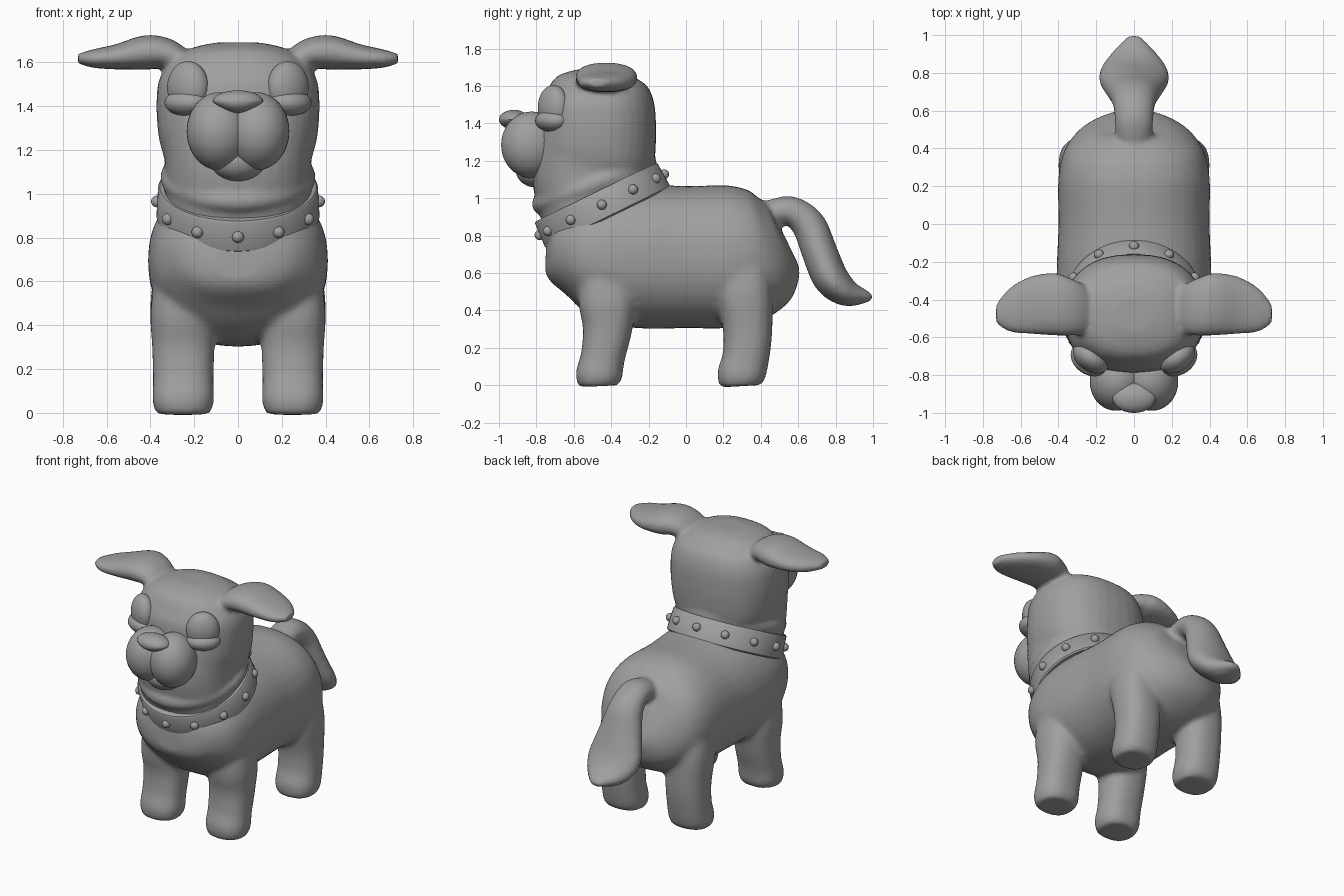
import bpy
import bmesh
from math import cos, sin, pi, radians, copysign
from mathutils import Vector, Matrix

cube = bpy.data.objects.get("Cube")
if cube:
    bpy.data.objects.remove(cube, do_unlink=True)

grey = bpy.data.materials.new("plain_grey")
grey.use_nodes = True
grey.diffuse_color = (0.35, 0.35, 0.35, 1)
for node in grey.node_tree.nodes:
    if node.type == 'BSDF_PRINCIPLED':
        node.inputs["Base Color"].default_value = (0.35, 0.35, 0.35, 1)
        node.inputs["Roughness"].default_value = 0.6


def smooth_rows(rows, steps=5):
    """Catmull-Rom interpolation through rows of numbers."""
    out = []
    for i in range(len(rows) - 1):
        a, b = rows[max(i - 1, 0)], rows[i]
        c, d = rows[i + 1], rows[min(i + 2, len(rows) - 1)]
        for k in range(steps):
            t = k / steps
            out.append([0.5 * (2 * q + (r - p) * t + (2 * p - 5 * q + 4 * r - s) * t * t
                               + (3 * q - p - 3 * r + s) * t ** 3)
                        for p, q, r, s in zip(a, b, c, d)])
    out.append(list(rows[-1]))
    return out


def loft(bm, rows, side=(1, 0, 0), power=2.0, mirror=1, segs=36):
    """Closed skin through rows of x, y, z, half width, half depth."""
    rows = smooth_rows(rows)
    centres = [Vector(r[:3]) for r in rows]
    side = Vector(side)
    rings = []
    for i, r in enumerate(rows):
        tangent = centres[min(i + 1, len(rows) - 1)] - centres[max(i - 1, 0)]
        depth = tangent.cross(side).normalized()
        ring = []
        for k in range(segs):
            a = 2 * pi * k / segs
            u = copysign(abs(cos(a)) ** (2 / power), cos(a))
            v = copysign(abs(sin(a)) ** (2 / power), sin(a))
            p = centres[i] + side * (u * r[3]) + depth * (v * r[4])
            ring.append(bm.verts.new((p.x * mirror, p.y, p.z)))
        rings.append(ring)
    for a, b in zip(rings, rings[1:]):
        for k in range(segs):
            j = (k + 1) % segs
            bm.faces.new((a[k], a[j], b[j], b[k]))
    bm.faces.new(rings[0])
    bm.faces.new(rings[-1])


def ellipsoid(bm, centre, radii, turn=0.0):
    m = (Matrix.Translation(centre) @ Matrix.Rotation(turn, 4, 'Z')
         @ Matrix.Diagonal((*radii, 1)))
    bmesh.ops.create_uvsphere(bm, u_segments=40, v_segments=24, radius=1, matrix=m)


def band(bm, profile, matrix, segs=72):
    """Sweep a closed profile of (radius, height) around an axis."""
    rings = [[bm.verts.new(matrix @ Vector((r * cos(2 * pi * k / segs),
                                            r * sin(2 * pi * k / segs), h)))
              for k in range(segs)] for r, h in profile]
    for i, a in enumerate(rings):
        b = rings[(i + 1) % len(rings)]
        for k in range(segs):
            j = (k + 1) % segs
            bm.faces.new((a[k], a[j], b[j], b[k]))


def finish(bm, name, voxel=0.0, relax=0):
    bmesh.ops.recalc_face_normals(bm, faces=bm.faces)
    mesh = bpy.data.meshes.new(name)
    bm.to_mesh(mesh)
    bm.free()
    mesh.materials.append(grey)
    obj = bpy.data.objects.new(name, mesh)
    bpy.context.scene.collection.objects.link(obj)
    bpy.ops.object.select_all(action='DESELECT')
    obj.select_set(True)
    bpy.context.view_layer.objects.active = obj
    if voxel:
        bpy.ops.object.shade_smooth()
        rm = obj.modifiers.new("blend", 'REMESH')
        rm.mode = 'VOXEL'
        rm.voxel_size = voxel
        rm.use_smooth_shade = True
        sm = obj.modifiers.new("relax", 'SMOOTH')
        sm.factor = 0.5
        sm.iterations = relax
    else:
        bpy.ops.object.shade_smooth_by_angle(angle=radians(40))
    return obj


# Torso, legs and tail blended into one skin
bm = bmesh.new()
loft(bm, [(0, .545, .76, .10, .12), (0, .51, .745, .24, .24), (0, .41, .715, .355, .335),
          (0, .25, .69, .40, .38), (0, 0, .685, .40, .38), (0, -.25, .69, .41, .385),
          (0, -.45, .70, .405, .36), (0, -.60, .70, .36, .27),
          (0, -.71, .69, .25, .16), (0, -.75, .69, .11, .08)], power=2.25)
for s in (-1, 1):
    loft(bm, [(.25, -.465, -.005, .12, .105), (.25, -.465, .05, .14, .125),
              (.25, -.445, .15, .138, .118), (.25, -.42, .30, .142, .132),
              (.255, -.42, .45, .145, .155), (.25, -.42, .62, .13, .15)],
         power=2.4, mirror=s)
    loft(bm, [(.25, .295, -.005, .12, .11), (.25, .295, .05, .14, .128),
              (.25, .32, .15, .138, .125), (.25, .33, .30, .14, .132),
              (.255, .31, .50, .145, .15), (.25, .29, .65, .13, .15)],
         power=2.4, mirror=s)
loft(bm, [(0, .38, .89, .09, .07), (0, .50, .93, .10, .075), (0, .58, .925, .105, .08),
          (0, .66, .85, .12, .092), (0, .715, .71, .155, .095), (0, .775, .57, .188, .095),
          (0, .86, .495, .155, .075), (0, .95, .475, .08, .04), (0, 1.0, .47, .03, .015)])
finish(bm, "body_with_legs_and_tail", voxel=0.016, relax=10)

# Head, neck roll and ears
bm = bmesh.new()
loft(bm, [(0, -.36, .80, .31, .31), (0, -.44, .95, .335, .335), (0, -.485, 1.06, .335, .325),
          (0, -.50, 1.15, .335, .325), (0, -.485, 1.26, .362, .322), (0, -.475, 1.40, .372, .315),
          (0, -.475, 1.52, .36, .30), (0, -.48, 1.61, .305, .25),
          (0, -.48, 1.665, .21, .18), (0, -.48, 1.69, .10, .09)], power=2.35)
roll_frame = Matrix.Translation((0, -.49, 1.075)) @ Matrix.Rotation(radians(21), 4, 'X')
band(bm, [(.275 + .08 * cos(2 * pi * k / 16), .065 * sin(2 * pi * k / 16))
          for k in range(16)], roll_frame)
for s in (-1, 1):
    loft(bm, [(.20, -.46, 1.54, .11, .05), (.26, -.455, 1.60, .13, .06),
              (.33, -.44, 1.64, .15, .07), (.42, -.425, 1.645, .165, .078),
              (.55, -.43, 1.625, .152, .058), (.66, -.455, 1.617, .115, .042),
              (.73, -.475, 1.617, .05, .022)],
         side=(0, 1, 0), power=2.3, mirror=s)
finish(bm, "head_with_ears", voxel=0.014, relax=5)

# Lower and upper eyelids
for s, label in ((1, "left"), (-1, "right")):
    bm = bmesh.new()
    ellipsoid(bm, (s * .228, -.708, 1.485), (.105, .072, .12), s * radians(35))
    finish(bm, label + "_upper_eyelid")
    bm = bmesh.new()
    ellipsoid(bm, (s * .235, -.715, 1.415), (.108, .082, .06), s * radians(35))
    finish(bm, label + "_lower_eyelid")

    # Muzzle lobe
    bm = bmesh.new()
    ellipsoid(bm, (s * .085, -.825, 1.285), (.148, .165, .178), s * radians(15))
    finish(bm, label + "_muzzle_lobe")

# Nose, narrower towards its lower edge
bm = bmesh.new()
ellipsoid(bm, (0, -.92, 1.42), (.115, .08, .052))
for v in bm.verts:
    if v.co.z < 1.42:
        v.co.x *= 1 - 6 * (1.42 - v.co.z)
finish(bm, "nose")

# Lower jaw
bm = bmesh.new()
ellipsoid(bm, (0, -.80, 1.15), (.125, .11, .093))
finish(bm, "lower_jaw")

# Collar with twelve round studs
collar_frame = Matrix.Translation((0, -.45, .965)) @ Matrix.Rotation(radians(26), 4, 'X')
bm = bmesh.new()
band(bm, [(.31, -.075), (.364, -.078), (.372, -.07), (.365, .066), (.357, .075), (.31, .075)],
     collar_frame)
finish(bm, "collar")

bm = bmesh.new()
for k in range(12):
    a = k * pi / 6
    spot = collar_frame @ Vector((.37 * sin(a), -.37 * cos(a), 0))
    bmesh.ops.create_uvsphere(bm, u_segments=16, v_segments=10, radius=.027,
                              matrix=Matrix.Translation(spot))
finish(bm, "collar_studs")
